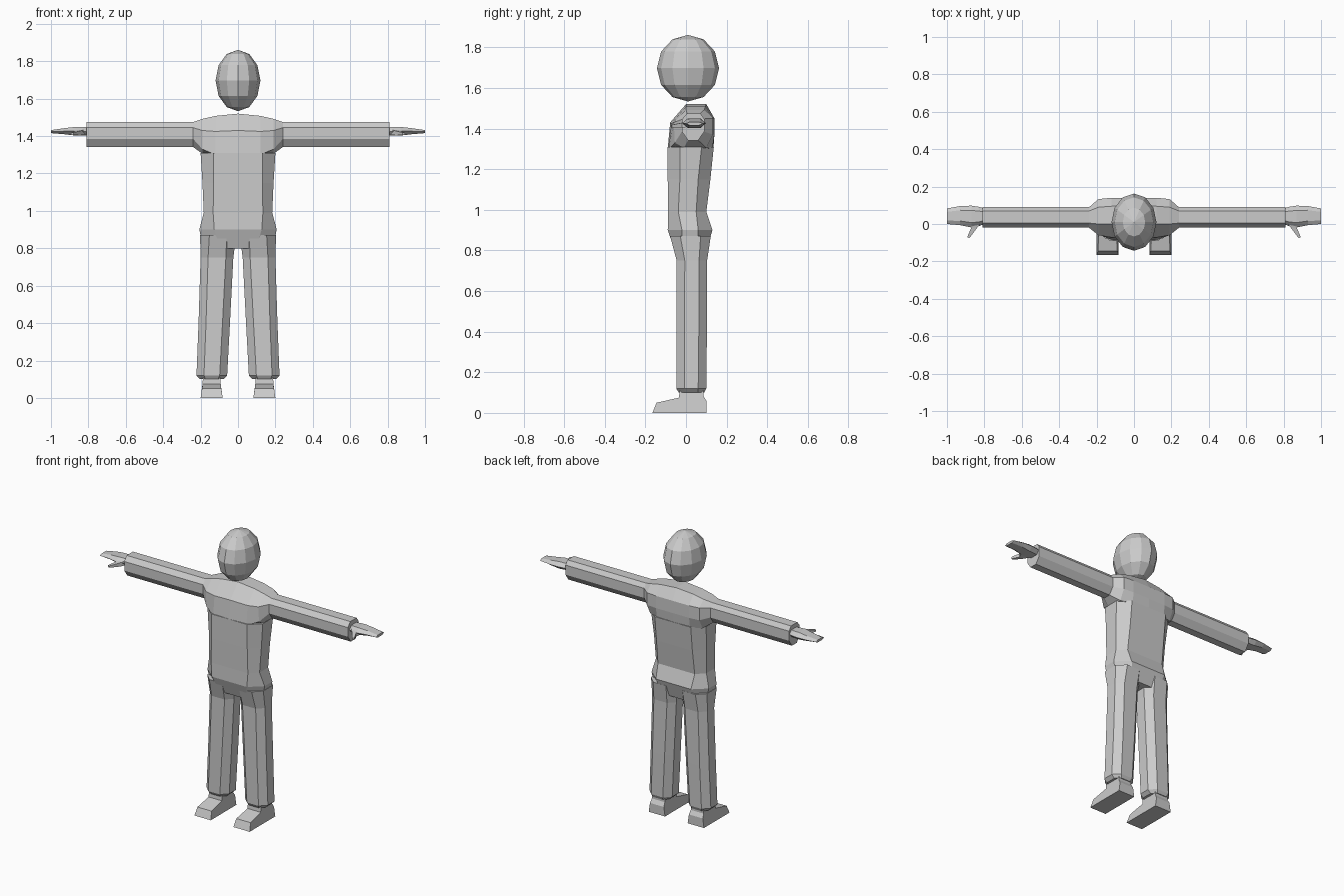
import bpy, bmesh
from mathutils import Matrix


def loft(name, rings, mirror=False):
    """Skin a list of equal-length point rings and cap both ends."""
    bm = bmesh.new()
    loops = [[bm.verts.new(p) for p in ring] for ring in rings]
    n = len(loops[0])
    for a, b in zip(loops, loops[1:]):
        for i in range(n):
            j = (i + 1) % n
            bm.faces.new((a[i], a[j], b[j], b[i]))
    bm.faces.new(loops[0])
    bm.faces.new(loops[-1])
    bmesh.ops.recalc_face_normals(bm, faces=bm.faces)
    me = bpy.data.meshes.new(name)
    bm.to_mesh(me)
    bm.free()
    ob = bpy.data.objects.new(name, me)
    bpy.context.collection.objects.link(ob)
    if mirror:
        ob.modifiers.new("Mirror", 'MIRROR')
    return ob


def octagon(z, x0, x1, y0, y1, cx, cy):
    """Horizontal rectangle with chamfered corners."""
    return [(x0 + cx, y0, z), (x1 - cx, y0, z), (x1, y0 + cy, z), (x1, y1 - cy, z),
            (x1 - cx, y1, z), (x0 + cx, y1, z), (x0, y1 - cy, z), (x0, y0 + cy, z)]


# Head: stretched low-poly sphere
bm = bmesh.new()
bmesh.ops.create_uvsphere(bm, u_segments=12, v_segments=6, radius=1,
                          matrix=Matrix.Translation((0, 0.01, 1.697)) @ Matrix.Diagonal((0.12, 0.153, 0.164, 1)))
mesh = bpy.data.meshes.new("head")
bm.to_mesh(mesh)
bm.free()
bpy.context.collection.objects.link(bpy.data.objects.new("head", mesh))

# Trunk: chest, waist, hips, crotch
loft("torso", [octagon(z, -w, w, yf, yb, cx, cy) for z, w, yf, yb, cx, cy in [
    (1.31, 0.200, -0.090, 0.137, 0.07, 0.06),
    (1.15, 0.190, -0.090, 0.120, 0.06, 0.06),
    (0.99, 0.183, -0.088, 0.100, 0.05, 0.05),
    (0.90, 0.207, -0.090, 0.130, 0.08, 0.07),
    (0.80, 0.185, -0.055, 0.100, 0.09, 0.04)]])

# Shoulders and sleeves: one sideways loft of (y, z) sections
chest = [(-0.09, 1.30), (-0.078, 1.43), (0.0, 1.52), (0.10, 1.52),
         (0.14, 1.45), (0.14, 1.37), (0.135, 1.30), (-0.05, 1.30)]
side = [(-0.085, 1.30), (-0.072, 1.425), (0.0, 1.508), (0.095, 1.508),
        (0.14, 1.45), (0.14, 1.37), (0.13, 1.30), (-0.05, 1.30)]
armpit = [(-0.055, 1.33), (-0.06, 1.43), (0.0, 1.492), (0.09, 1.492),
          (0.133, 1.45), (0.133, 1.37), (0.10, 1.305), (-0.01, 1.305)]
sleeve = [(-0.02, 1.385), (-0.02, 1.445), (0.005, 1.475), (0.07, 1.475),
          (0.09, 1.448), (0.09, 1.385), (0.06, 1.342), (0.01, 1.342)]
half = [(0.12, side), (0.19, armpit), (0.24, sleeve), (0.81, sleeve)]
stations = [(-x, s) for x, s in reversed(half)] + [(0, chest)] + half
loft("shoulders_and_sleeves", [[(x, y, z) for y, z in s] for x, s in stations])

# Trouser legs
loft("trouser_legs", [octagon(*r) for r in [
    (0.87, 0.010, 0.203, -0.078, 0.122, 0.05, 0.05),
    (0.75, 0.025, 0.200, -0.046, 0.104, 0.04, 0.04),
    (0.40, 0.043, 0.211, -0.047, 0.103, 0.04, 0.04),
    (0.12, 0.058, 0.222, -0.048, 0.100, 0.04, 0.04),
    (0.10, 0.078, 0.203, -0.035, 0.090, 0.03, 0.03)]], mirror=True)

# Shoes: side profile lofted sideways, narrowing upward
shoe = [(0.10, 0.0), (-0.165, 0.0), (-0.145, 0.05), (-0.035, 0.075),
        (-0.03, 0.12), (0.085, 0.12), (0.085, 0.085), (0.10, 0.06)]
loft("shoes", [[(x + s * min(z, 0.08) * 0.15, y, z) for y, z in shoe]
               for x, s in ((0.082, 1), (0.2, -1))], mirror=True)


# Hands: flattened six-sided sections (x, front y, back y, middle z, half thickness)
def hand_ring(x, y0, y1, z, t):
    c = (y1 - y0) * 0.22
    return [(x, y0, z), (x, y0 + c, z + t), (x, y1 - c, z + t),
            (x, y1, z), (x, y1 - c, z - t), (x, y0 + c, z - t)]


loft("hands", [hand_ring(*r) for r in [
    (0.79, 0.005, 0.080, 1.425, 0.022),
    (0.83, -0.012, 0.092, 1.426, 0.022),
    (0.87, -0.018, 0.098, 1.426, 0.023),
    (0.93, -0.006, 0.096, 1.426, 0.016),
    (1.00, 0.000, 0.083, 1.424, 0.008)]], mirror=True)

# Thumbs
loft("thumbs", [[(x0, y0, z - t), (x1, y1, z - t), (x1, y1, z + t), (x0, y0, z + t)]
                for x0, y0, x1, y1, z, t in [
    (0.815, 0.01, 0.885, 0.01, 1.422, 0.014),
    (0.842, -0.025, 0.870, -0.020, 1.416, 0.012),
    (0.880, -0.075, 0.892, -0.070, 1.412, 0.006)]], mirror=True)
